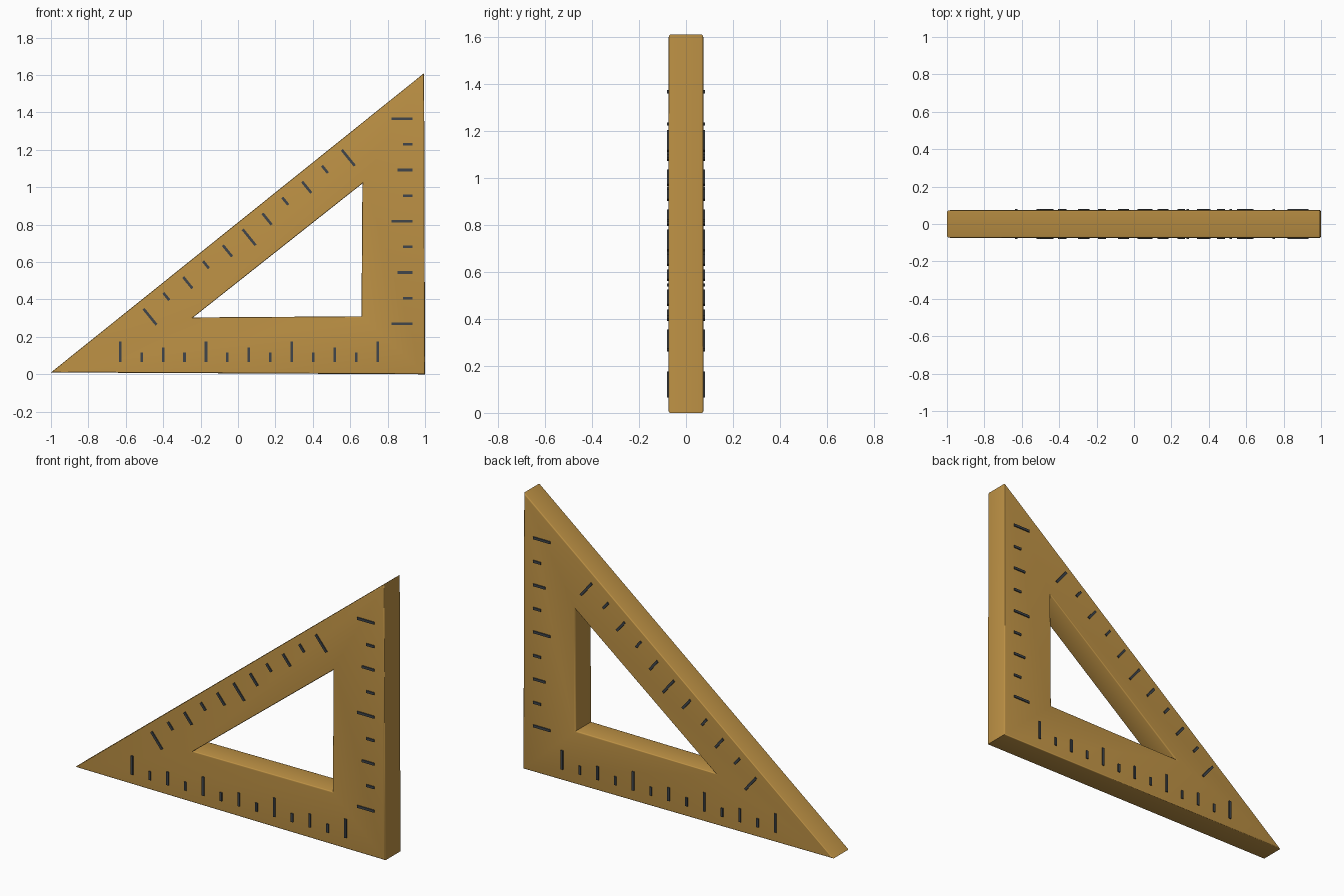
import bpy, bmesh, math
from mathutils import Vector, Matrix

if "Cube" in bpy.data.objects:
    bpy.data.objects.remove(bpy.data.objects["Cube"])

HALF = 0.074  # half thickness of the plate


def material(name, color):
    m = bpy.data.materials.new(name)
    m.diffuse_color = color
    m.use_nodes = True
    m.node_tree.nodes["Principled BSDF"].inputs["Base Color"].default_value = m.diffuse_color
    return m


def finish(bm, name, mat):
    bmesh.ops.recalc_face_normals(bm, faces=bm.faces)
    me = bpy.data.meshes.new(name)
    bm.to_mesh(me)
    bm.free()
    ob = bpy.data.objects.new(name, me)
    bpy.context.collection.objects.link(ob)
    me.materials.append(mat)
    return ob


wood = material("wood", (0.52, 0.29, 0.06, 1))
ink = material("dark_marks", (0.05, 0.06, 0.07, 1))

# Triangular plate with a triangular opening
outer = [(-1.0, 0.01), (1.0, 0.0), (0.995, 1.61)]
inner = [(-0.24, 0.304), (0.66, 0.31), (0.665, 1.02)]
bm = bmesh.new()
rings = {}
for side in (-1, 1):
    for key, pts in (("out", outer), ("in", inner)):
        rings[key, side] = [bm.verts.new((x, side * HALF, z)) for x, z in pts]
for i in range(3):
    j = (i + 1) % 3
    for a, b in ((("out", -1), ("in", -1)), (("in", -1), ("in", 1)),
                 (("in", 1), ("out", 1)), (("out", 1), ("out", -1))):
        bm.faces.new((rings[a][i], rings[a][j], rings[b][j], rings[b][i]))
bmesh.ops.recalc_face_normals(bm, faces=bm.faces)

# Softened rims around both faces
rims = [e for e in bm.edges
        if e.calc_face_angle() > 0.5 and abs(e.verts[0].co.y - e.verts[1].co.y) < 1e-4]
bmesh.ops.bevel(bm, geom=rims, offset=0.008, segments=3, profile=0.5, affect='EDGES')
plate = finish(bm, "triangle_plate", wood)
bpy.context.view_layer.objects.active = plate
plate.select_set(True)
bpy.ops.object.shade_smooth_by_angle(angle=math.radians(35))
plate.select_set(False)


# A row of raised graduation marks, repeated on the front and back
def mark_row(name, start, step, direction, lengths):
    d = Vector((direction[0], 0, direction[1])).normalized()
    y = Vector((0, 1, 0))
    across = d.cross(y)
    bm = bmesh.new()
    for i, length in enumerate(lengths):
        root = Vector((start[0] + i * step[0], 0, start[1] + i * step[1]))
        for side in (-1, 1):
            centre = root + d * length / 2 + y * side * 0.074
            rot = Matrix((d, y, across)).transposed().to_4x4()
            mat = Matrix.Translation(centre) @ rot @ Matrix.Diagonal((length, 0.012, 0.014, 1))
            bmesh.ops.create_cube(bm, size=1, matrix=mat)
    return finish(bm, name, ink)


L, M, S = 0.11, 0.078, 0.05
mark_row("base_marks", (-0.63, 0.066), (0.1147, 0), (0, 1), [L, S, M, S] * 3 + [L])
mark_row("upright_marks", (0.932, 0.27), (0, 0.137), (-1, 0), [L, S, M, S] * 2 + [L])
mark_row("slope_marks", (-0.505, 0.35), (0.106, 0.085), (0.63, -0.777),
         [L, S, M, S, M, L, M, S, M, S, L])
